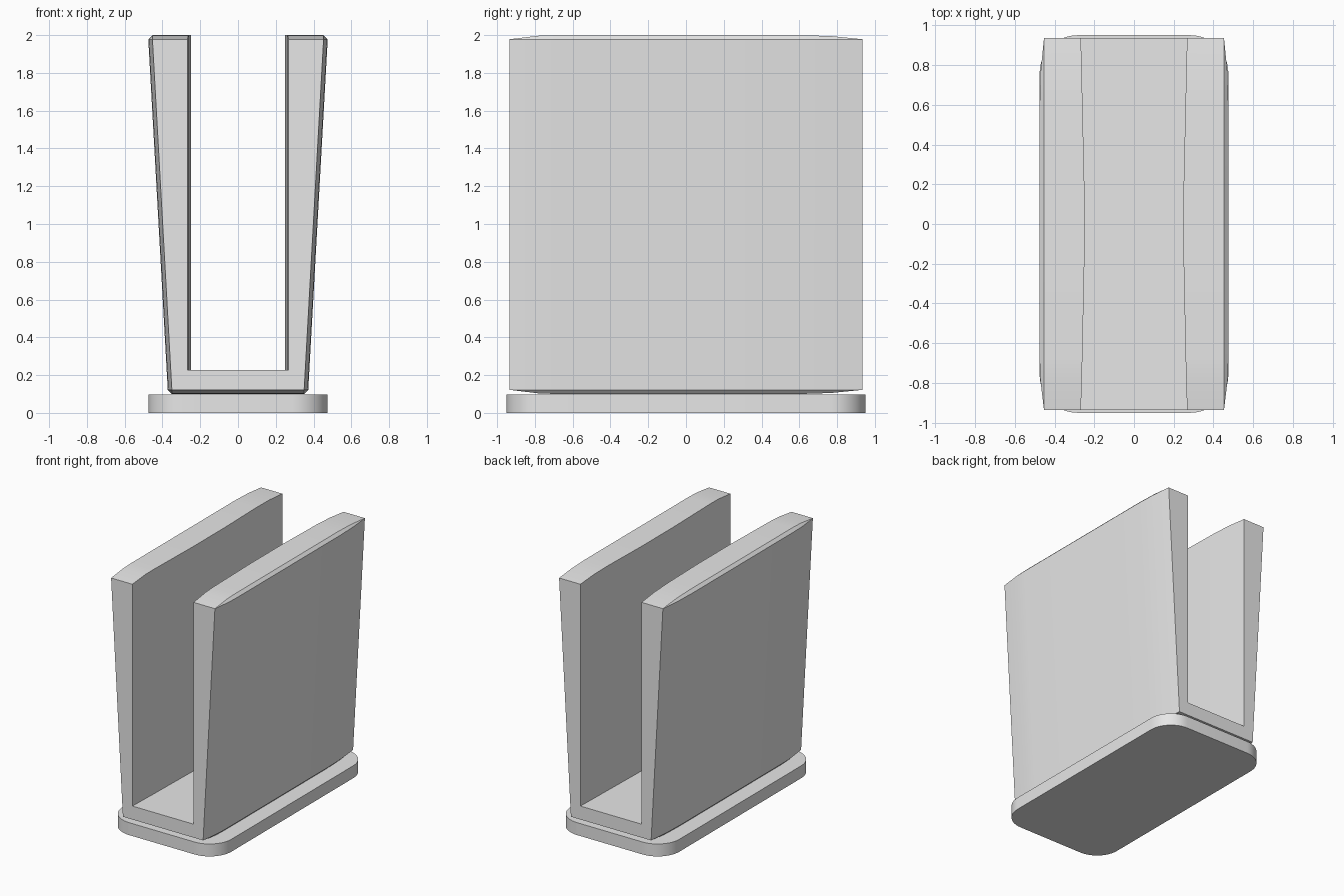
import bpy, bmesh
from math import radians, sin, cos

cube = bpy.data.objects.get("Cube")
if cube:
    bpy.data.objects.remove(cube, do_unlink=True)

grey = bpy.data.materials.new("light_grey")
grey.use_nodes = True
colour = (0.8, 0.8, 0.8, 1)
grey.diffuse_color = colour
grey.node_tree.nodes["Principled BSDF"].inputs["Base Color"].default_value = colour


def loft(name, rings, angle):
    """Skin a row of matching closed rings and cap both ends."""
    bm = bmesh.new()
    rows = [[bm.verts.new(p) for p in ring] for ring in rings]
    for a, b in zip(rows, rows[1:]):
        for i in range(len(a)):
            j = (i + 1) % len(a)
            bm.faces.new((a[i], a[j], b[j], b[i]))
    bm.faces.new(rows[0])
    bm.faces.new(rows[-1])
    bmesh.ops.remove_doubles(bm, verts=bm.verts, dist=0.0005)
    bmesh.ops.recalc_face_normals(bm, faces=bm.faces)
    mesh = bpy.data.meshes.new(name)
    bm.to_mesh(mesh)
    bm.free()
    mesh.materials.append(grey)
    obj = bpy.data.objects.new(name, mesh)
    bpy.context.collection.objects.link(obj)
    bpy.ops.object.select_all(action='DESELECT')
    obj.select_set(True)
    bpy.context.view_layer.objects.active = obj
    bpy.ops.object.shade_smooth_by_angle(angle=radians(angle))


# Base plate with rounded corners
def rounded_outline(hx, hy, r, z, steps=12):
    pts = []
    for k, (sx, sy) in enumerate(((1, 1), (-1, 1), (-1, -1), (1, -1))):
        for i in range(steps + 1):
            a = radians(90 * (k + i / steps))
            pts.append((sx * (hx - r) + r * cos(a), sy * (hy - r) + r * sin(a), z))
    return pts


loft("base_plate", [rounded_outline(0.475, 0.95, 0.19, z) for z in (0, 0.098)], 30)


# U-shaped holder whose faces swell slightly towards the middle
def holder_section(y, swell, inner):
    rise = 0.022 * swell
    half = [(0.35, 0.122 - rise), (0.35 + rise, 0.122), (0.453 + rise, 1.978),
            (0.453, 1.978 + rise), (inner, 1.978 + rise), (inner, 0.228)]
    ring = half + [(-x, z) for x, z in reversed(half)]
    return [(x, y, z) for x, z in ring]


stations = [(-0.935, 0, 0.267), (-0.78, 0.85, 0.263), (-0.68, 1, 0.26), (-0.2, 1, 0.25),
            (0.2, 1, 0.25), (0.6, 1, 0.259), (0.77, 0.75, 0.263), (0.935, 0, 0.267)]
loft("holder", [holder_section(*s) for s in stations], 20)
